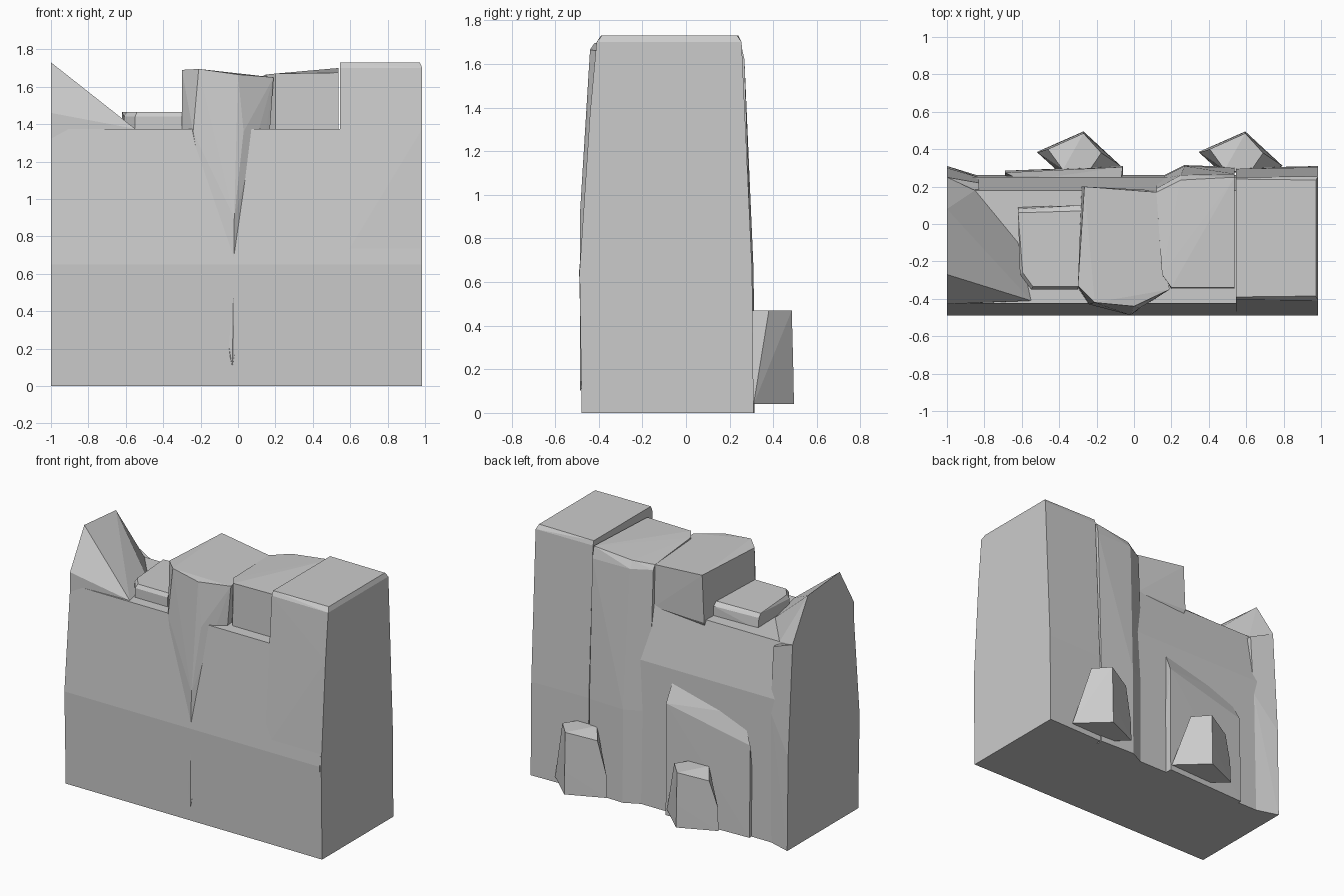
import bpy, bmesh

stone = bpy.data.materials.new("grey stone")
stone.diffuse_color = (0.6, 0.6, 0.6, 1)


def rock(name, points):
    """Flat-faced convex chunk of rock wrapped around a few corner points."""
    bm = bmesh.new()
    for p in points:
        bm.verts.new(p)
    res = bmesh.ops.convex_hull(bm, input=bm.verts)
    loose = [v for v in bm.verts if not v.link_faces]
    bmesh.ops.delete(bm, geom=loose, context='VERTS')
    bmesh.ops.dissolve_limit(bm, angle_limit=0.01, verts=bm.verts, edges=bm.edges)
    bmesh.ops.recalc_face_normals(bm, faces=bm.faces)
    mesh = bpy.data.meshes.new(name)
    bm.to_mesh(mesh)
    bm.free()
    mesh.materials.append(stone)
    ob = bpy.data.objects.new(name, mesh)
    bpy.context.collection.objects.link(ob)
    return ob


def at_x(x, profile):
    return [(x, y, z) for y, z in profile]


def at_z(z, outline):
    return [(x, y, z) for x, y in outline]


# Main wall, bulging slightly at mid height
wall = [(-.475, 0), (-.49, .65), (-.425, 1.375), (.18, 1.375), (.25, 1.0), (.262, 0)]
rock("wall_core", at_x(-1, wall) + at_x(.975, wall))

# Flared left end
rock("left_buttress",
     at_x(-1, [(-.3, 0), (.31, 0), (.30, .65), (.25, 1.42), (-.3, 1.4)])
     + at_x(-.83, [(-.3, 0), (.258, 0), (.25, .9), (.22, 1.35), (-.3, 1.35)]))

# Tall pointed crag at the left
rock("left_peak",
     at_x(-1, [(-.43, 1.3), (-.428, 1.46), (-.27, 1.73), (.08, 1.70), (.25, 1.42), (.25, 1.3)])
     + at_z(1.375, [(-.55, -.41), (-.62, -.1), (-.85, .18)]))

# Low block on the ledge
rock("low_block",
     at_z(1.36, [(-.55, -.35), (-.30, -.35), (-.28, .10), (-.62, .09), (-.61, -.27)])
     + at_z(1.44, [(-.55, -.35), (-.30, -.35), (-.28, .10), (-.62, .08), (-.61, -.27)])
     + at_z(1.465, [(-.54, -.335), (-.30, -.335), (-.28, .07), (-.62, .06), (-.595, -.26)]))

# Middle block, its front running down as a tapering spur
rock("middle_block",
     [(-.30, -.33, 1.69), (-.21, -.42, 1.695), (0, -.44, 1.665), (.19, -.35, 1.65),
      (.12, .17, 1.65), (-.265, .20, 1.69),
      (-.30, -.34, 1.36), (-.24, -.43, 1.36), (.03, -.45, 1.36), (.17, -.36, 1.36),
      (.12, .18, 1.36), (-.28, .20, 1.36),
      (-.02, -.487, .9), (-.03, -.485, .1)])

# Right-of-centre column, set back at the front
rock("inner_column",
     at_z(0, [(.14, -.3), (.12, .24), (.27, .315), (.537, .305), (.537, -.3)])
     + at_z(.65, [(.12, .235), (.27, .31), (.537, .30)])
     + at_z(1.375, [(.20, -.345), (.15, -.28), (.537, -.345)])
     + at_z(1.62, [(.12, .19), (.25, .262), (.537, .268)])
     + [(.20, -.34, 1.67), (.15, -.27, 1.665), (.12, .17, 1.65),
        (.25, .235, 1.67), (.537, .25, 1.70), (.537, -.34, 1.675)])

# Tallest column at the right end
rock("right_column",
     at_z(0, [(.545, -.475), (.985, -.478), (.985, .31), (.545, .30)])
     + at_z(.65, [(.545, -.488), (.985, -.488), (.985, .303), (.545, .295)])
     + at_z(1.375, [(.545, -.428), (.985, -.44), (.985, .268), (.545, .265)])
     + at_z(1.70, [(.545, -.405), (.985, -.41), (.985, .255), (.545, .25)])
     + at_z(1.73, [(.545, -.39), (.972, -.385), (.972, .235), (.545, .24)]))

# Thin slab leaning on the back
rock("back_slab",
     [(-.06, .2, 0), (-.06, .31, 0), (-.06, .305, .78), (-.07, .23, .95),
      (-.69, .2, 0), (-.69, .285, 0), (-.69, .275, .64), (-.6, .23, .82)])

# Two boulders at the foot of the back
base = [(-.22, -.11), (-.12, -.20), (.03, 0), (.23, -.185), (.1, -.24)]
crown = [(-.16, -.09), (-.08, -.20), (.03, -.005), (.125, -.11), (.05, -.22)]
for name, cx, top in (("left_boulder", -.30, .42), ("right_boulder", .565, .47)):
    rock(name,
         [(cx + x, .495 + y, .04) for x, y in base]
         + [(cx + x * .98, .492 + y, .2) for x, y in base[:3]]
         + [(cx + x, .49 + y, top - .04 * (i == 0)) for i, (x, y) in enumerate(crown)])
